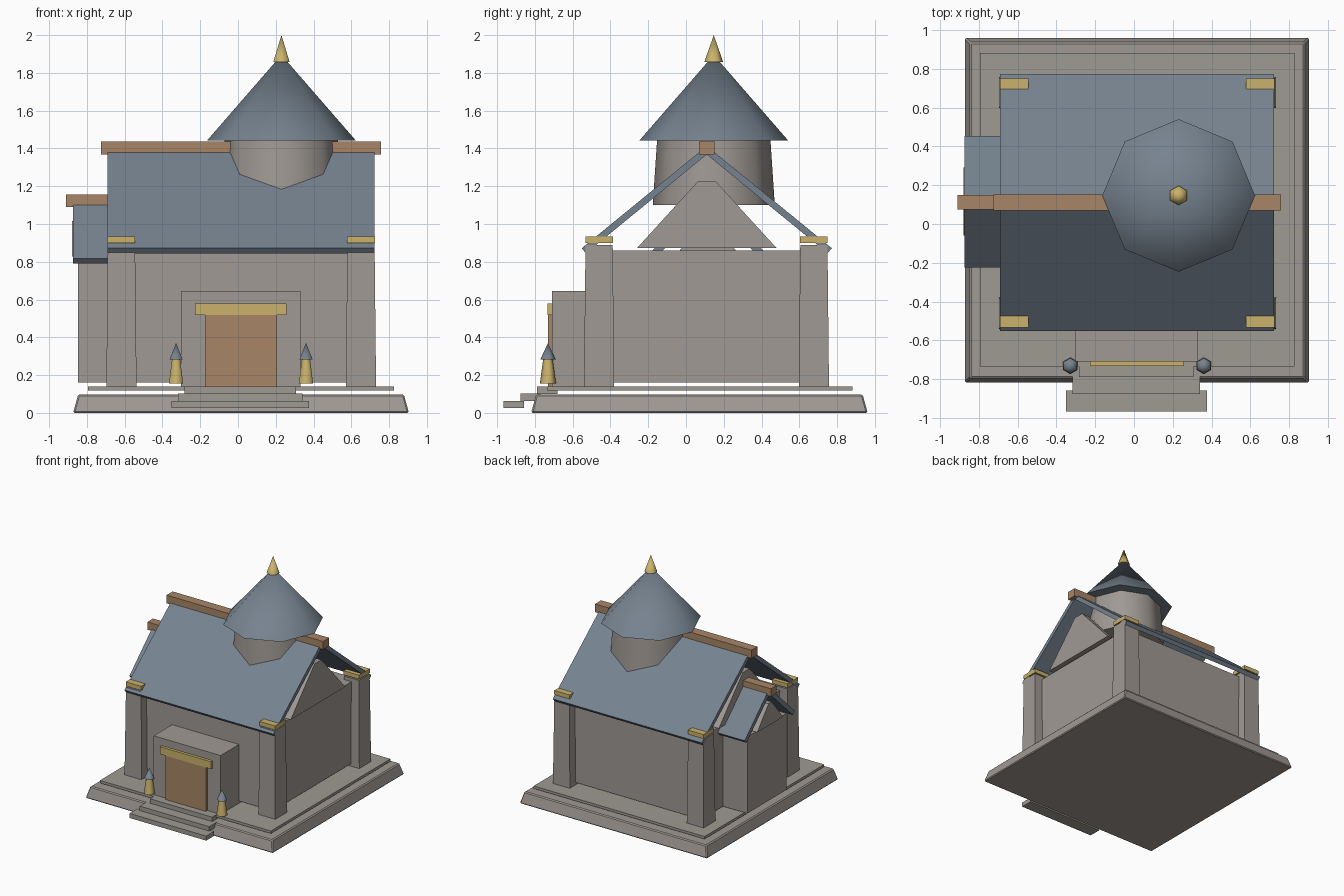
import bpy, bmesh, math
from mathutils import Vector, Matrix

cube = bpy.data.objects.get("Cube")
if cube:
    bpy.data.objects.remove(cube, do_unlink=True)


def material(name, rgb):
    m = bpy.data.materials.new(name)
    m.use_nodes = True
    color = (*rgb, 1)
    m.diffuse_color = color
    m.node_tree.nodes["Principled BSDF"].inputs["Base Color"].default_value = color
    return m


WALL = material("warm_stone", (0.35, 0.32, 0.295))
PAVING = material("paving_stone", (0.34, 0.325, 0.285))
SLATE = material("blue_slate", (0.18, 0.225, 0.275))
WOOD = material("brown_wood", (0.39, 0.24, 0.135))
GOLD = material("gold", (0.60, 0.45, 0.15))


def finish(bm, name, mat):
    bmesh.ops.recalc_face_normals(bm, faces=bm.faces)
    mesh = bpy.data.meshes.new(name)
    bm.to_mesh(mesh)
    bm.free()
    obj = bpy.data.objects.new(name, mesh)
    bpy.context.collection.objects.link(obj)
    mesh.materials.append(mat)
    return obj


def box(name, mat, x, y, z, inset=0.0):
    """Box from (min, max) ranges; inset narrows its top."""
    bm = bmesh.new()
    bmesh.ops.create_cube(bm, size=1)
    for v in bm.verts:
        top = v.co.z > 0
        for axis, (lo, hi) in enumerate((x, y, z)):
            side = v.co[axis] > 0
            v.co[axis] = hi if side else lo
            if top and axis < 2:
                v.co[axis] += -inset if side else inset
    return finish(bm, name, mat)


def prism(name, mat, profile, x):
    """Extrude a (y, z) profile along x."""
    bm = bmesh.new()
    face = bm.faces.new([bm.verts.new((x[0], y, z)) for y, z in profile])
    new = bmesh.ops.extrude_face_region(bm, geom=[face])["geom"]
    moved = [g for g in new if isinstance(g, bmesh.types.BMVert)]
    bmesh.ops.translate(bm, verts=moved, vec=(x[1] - x[0], 0, 0))
    return finish(bm, name, mat)


def cone(name, mat, sides, r1, r2, x, y, z):
    bpy.ops.mesh.primitive_cone_add(
        vertices=sides, radius1=r1, radius2=r2, depth=z[1] - z[0],
        location=(x, y, (z[0] + z[1]) / 2))
    obj = bpy.context.object
    obj.name = name
    obj.data.materials.append(mat)
    bpy.ops.object.shade_smooth_by_angle(angle=math.radians(65))
    return obj


def pitched_roof(prefix, x, mid, half, eave, ridge, thick):
    """Two sloping slabs meeting at the ridge, square cut at the eaves."""
    for label, s in (("front", -1), ("back", 1)):
        outer = Vector((mid + s * half, eave))
        peak = Vector((mid, ridge))
        slope = (peak - outer).normalized()
        inward = Vector((-s * abs(slope.y), -abs(slope.x))) * thick
        inner = outer + inward
        under = inner + slope * (abs(mid - inner.x) / abs(slope.x))
        prism(f"{prefix}_{label}_slab", SLATE, [outer, peak, under, inner], x)


def gable(name, x, mid, half, top_half, z):
    prism(name, WALL, [(mid - half, z[0]), (mid + half, z[0]),
                       (mid + top_half, z[1]), (mid - top_half, z[1])], x)


# Plinth, paving and entrance steps
plinth = box("plinth", WALL, (-0.873, 0.905), (-0.82, 0.962), (0, 0.098), 0.027)
bevel = plinth.modifiers.new("worn_edges", "BEVEL")
bevel.width = 0.008
bevel.segments = 1
box("paving", PAVING, (-0.794, 0.826), (-0.735, 0.882), (0.118, 0.14))
for i in range(3):
    half = 0.363 - i * 0.034
    front = -0.966 + i * 0.089
    box(f"step_{i + 1}", PAVING, (0.012 - half, 0.012 + half),
        (front, front + 0.108), (0.025 + i * 0.038, 0.064 + i * 0.038))

# Main hall with corner pillars and gold caps
MID = 0.11
box("hall_walls", WALL, (-0.617, 0.651), (-0.46, 0.677), (0.16, 0.86))
for side, px in (("right", -0.617), ("left", 0.651)):
    for end, py in (("front", -0.46), ("back", 0.677)):
        box(f"{end}_{side}_pillar", WALL, (px - 0.08, px + 0.08),
            (py - 0.08, py + 0.08), (0.14, 0.89), 0.008)
        box(f"{end}_{side}_cap", GOLD, (px - 0.073, px + 0.073),
            (py - 0.073, py + 0.073), (0.9, 0.935))
    gable(f"{side}_gable", (px - 0.03, px + 0.03), MID, 0.37, 0.046, (0.872, 1.227))
pitched_roof("hall_roof", (-0.69, 0.722), MID, 0.662, 0.872, 1.413, 0.035)
box("hall_ridge_beam", WOOD, (-0.725, 0.757), (0.069, 0.151), (1.368, 1.438))

# Side annex
box("annex_walls", WALL, (-0.847, -0.6), (-0.15, 0.38), (0.16, 0.815))
gable("annex_gable", (-0.878, -0.82), 0.115, 0.175, 0.022, (0.828, 1.015))
pitched_roof("annex_roof", (-0.873, -0.6), 0.115, 0.338, 0.818, 1.14, 0.038)
box("annex_ridge_beam", WOOD, (-0.91, -0.58), (0.075, 0.15), (1.09, 1.157))

# Porch and door
box("porch", WALL, (-0.302, 0.331), (-0.709, -0.44), (0.14, 0.644))
box("door", WOOD, (-0.175, 0.207), (-0.73, -0.7), (0.14, 0.517))
box("door_lintel", GOLD, (-0.228, 0.257), (-0.733, -0.7), (0.517, 0.58))

# Lanterns flanking the door
for side, lx in (("right", -0.328), ("left", 0.36)):
    cone(f"{side}_lantern", GOLD, 6, 0.043, 0.025, lx, -0.731, (0.155, 0.285))
    cone(f"{side}_lantern_tip", SLATE, 6, 0.04, 0, lx, -0.731, (0.283, 0.37))

# Round tower
TX, TY = 0.23, 0.147
cone("tower_drum", WALL, 8, 0.323, 0.3, TX, TY, (1.1, 1.445))
cone("tower_roof", SLATE, 8, 0.393, 0, TX, TY, (1.443, 1.895))
cone("tower_finial", GOLD, 6, 0.05, 0, TX, TY, (1.857, 2.0))
